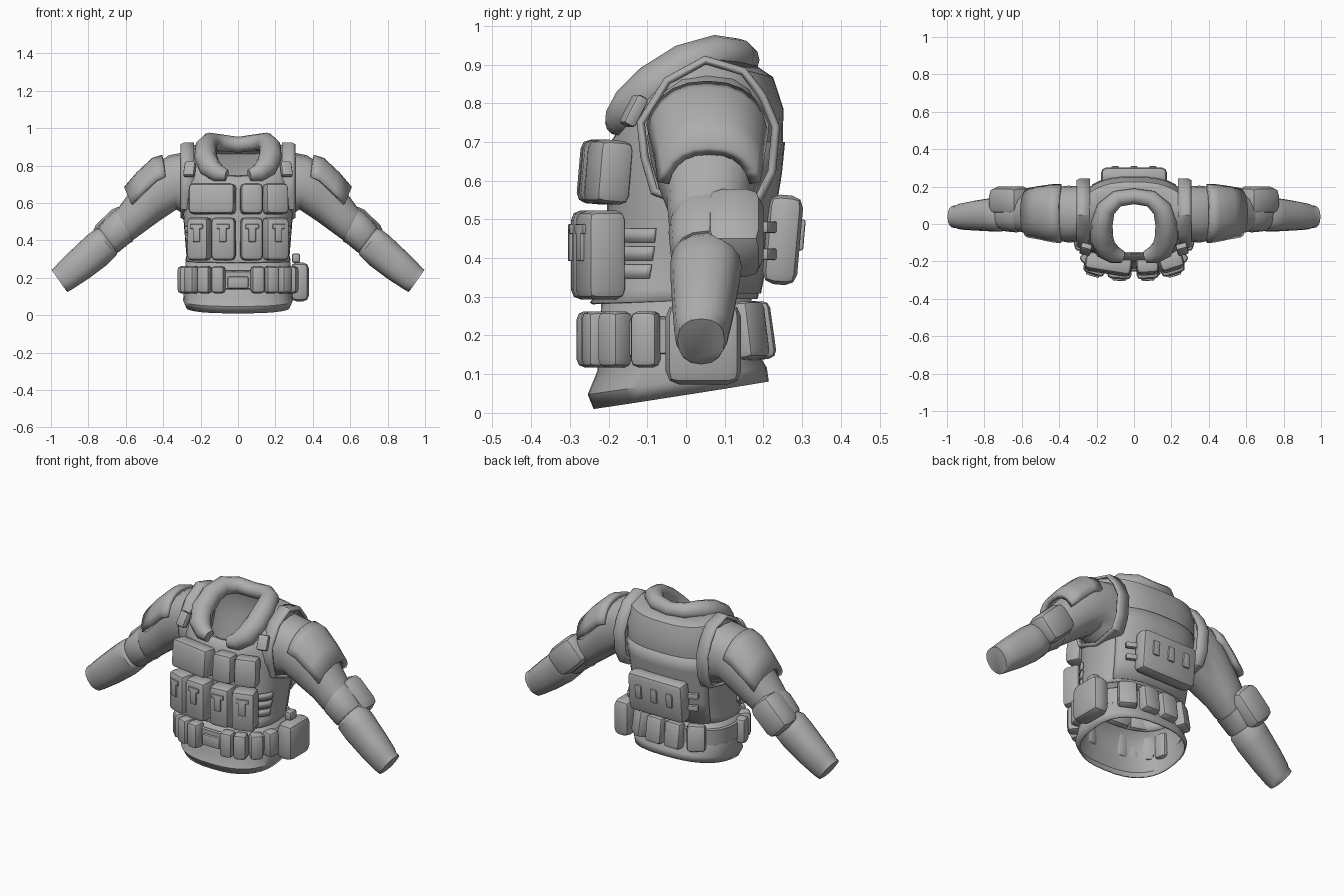
import bpy, bmesh, math
from mathutils import Vector, Matrix

if "Cube" in bpy.data.objects:
    bpy.data.objects.remove(bpy.data.objects["Cube"])

mat = bpy.data.materials.new("grey_fabric")
mat.diffuse_color = (0.42, 0.42, 0.42, 1)
mat.use_nodes = True
mat.node_tree.nodes["Principled BSDF"].inputs["Base Color"].default_value = mat.diffuse_color


def finish(name, bm, thick=0.0):
    bmesh.ops.recalc_face_normals(bm, faces=bm.faces)
    me = bpy.data.meshes.new(name)
    bm.to_mesh(me)
    bm.free()
    ob = bpy.data.objects.new(name, me)
    bpy.context.collection.objects.link(ob)
    me.materials.append(mat)
    if thick:
        mod = ob.modifiers.new("thickness", 'SOLIDIFY')
        mod.thickness, mod.offset = thick, 0
    bpy.ops.object.select_all(action='DESELECT')
    ob.select_set(True)
    bpy.context.view_layer.objects.active = ob
    bpy.ops.object.shade_smooth_by_angle(angle=math.radians(38))
    return ob


def loft(name, rings, closed=True, caps=False, thick=0.0):
    bm = bmesh.new()
    vs = [[bm.verts.new(p) for p in r] for r in rings]
    n = len(rings[0])
    for a, b in zip(vs, vs[1:]):
        for i in range(n if closed else n - 1):
            j = (i + 1) % n
            bm.faces.new((a[i], a[j], b[j], b[i]))
    if caps:
        bm.faces.new(vs[0][::-1])
        bm.faces.new(vs[-1])
    return finish(name, bm, thick)


def box(name, loc, size, yaw=0, pitch=0, roll=0, bevel=0.02):
    """Rounded box; yaw about z, pitch about x, roll about y, in degrees."""
    bm = bmesh.new()
    bmesh.ops.create_cube(bm, size=1)
    bmesh.ops.scale(bm, vec=size, verts=bm.verts)
    bmesh.ops.bevel(bm, geom=bm.edges[:], offset=min(bevel, min(size) * 0.4),
                    segments=2, profile=0.5, affect='EDGES')
    r = math.radians
    m = (Matrix.Translation(loc) @ Matrix.Rotation(r(yaw), 4, 'Z')
         @ Matrix.Rotation(r(roll), 4, 'Y') @ Matrix.Rotation(r(pitch), 4, 'X'))
    bmesh.ops.transform(bm, matrix=m, verts=bm.verts)
    return finish(name, bm)


def interp(table, v):
    if v <= table[0][0]:
        return table[0][1:]
    for a, b in zip(table, table[1:]):
        if v <= b[0]:
            f = (v - a[0]) / (b[0] - a[0])
            return [p + (q - p) * f for p, q in zip(a[1:], b[1:])]
    return table[-1][1:]


def spow(v, p):
    return math.copysign(abs(v) ** p, v)


def body_point(hx, y0, y1, t, p=0.8):
    return hx * spow(math.cos(t), p), (y0 + y1) / 2 + (y1 - y0) / 2 * spow(math.sin(t), p)


def body_ring(hx, y0, y1, zf, n=36):
    pts = []
    for i in range(n):
        x, y = body_point(hx, y0, y1, math.tau * i / n)
        pts.append((x, y, zf(y)))
    return pts


def tilt(z, k):
    return lambda y: z + k * y


# Shirt hem, tilted down at the front
loft("shirt_hem", [body_ring(0.275, -0.235, 0.21, tilt(0.048, 0.155)),
                   body_ring(0.29, -0.25, 0.205, tilt(0.085, 0.15)),
                   body_ring(0.285, -0.225, 0.185, tilt(0.13, 0.1)),
                   body_ring(0.275, -0.215, 0.165, tilt(0.29, 0.03))], thick=0.008)

# Vest body up to the neckline
VEST = [(0.29, 0.278, -0.245, 0.182), (0.32, 0.272, -0.22, 0.185), (0.42, 0.28, -0.205, 0.205),
        (0.52, 0.288, -0.2, 0.222), (0.62, 0.296, -0.197, 0.238), (0.70, 0.30, -0.19, 0.246)]
UPPER = [(0.30, -0.168, 0.248, [(-.168, .735), (-.1, .775), (0, .81), (.25, .785)]),
         (0.287, -0.155, 0.222, [(-.155, .742), (-.1, .80), (0, .885), (.06, .905), (.22, .865)]),
         (0.17, -0.16, 0.155, [(-.16, .745), (-.1, .825), (-.02, .885), (.05, .92), (.15, .91)])]
rings = [body_ring(h, a, b, tilt(z, 0.03 if z < 0.3 else 0)) for z, h, a, b in VEST]
for h, a, b, tab in UPPER:
    rings.append(body_ring(h, a, b, lambda y: interp(tab, y)[0]))
loft("vest_body", rings, thick=0.008)


def vest_patch(name, zs, a0, a1, off, thick, n=12):
    rows = []
    for z in zs:
        h, f, b = interp(VEST, z)
        rows.append([(*body_point(h + off, f - off, b + off,
                                  math.radians(a0 + (a1 - a0) * i / n)), z) for i in range(n + 1)])
    loft(name, rows, closed=False, thick=thick)


vest_patch("back_panel", [0.31, 0.42, 0.52, 0.62, 0.70], 35, 145, 0.004, 0.012)
for z in (0.365, 0.412, 0.458):
    vest_patch("side_strap_right", [z - 0.018, z + 0.018], -62, -18, 0.008, 0.012)
    vest_patch("side_strap_left", [z - 0.018, z + 0.018], 198, 242, 0.008, 0.012)

# Padded collar: tapered tube, open at the front
half = [(0, .148, .912, .042), (.09, .135, .922, .045), (.15, .08, .925, .052), (.172, 0, .897, .058),
        (.172, -.08, .842, .062), (.15, -.135, .79, .06), (.105, -.165, .757, .048), (.06, -.178, .748, .032)]
path = [(-x, y, z, r) for x, y, z, r in half[:0:-1]] + half
rings = []
for i, (x, y, z, r) in enumerate(path):
    a, b = path[max(i - 1, 0)], path[min(i + 1, len(path) - 1)]
    t = (Vector(b[:3]) - Vector(a[:3])).normalized()
    side = t.cross(Vector((0, 0, 1))).normalized()
    up = side.cross(t)
    rings.append([Vector((x, y, z)) + r * (math.cos(k * math.tau / 12) * side
                  + math.sin(k * math.tau / 12) * up) for k in range(12)])
loft("collar", rings, caps=True)


# Sleeves: each ring has top x, z, bottom x, z and a y range
def arm_point(ring, t, s, k=1.0):
    tx, tz, bx, bz, y0, y1 = ring
    c, w = spow(math.cos(t), 0.85) * k, spow(math.sin(t), 0.85) * k
    return (s * ((tx + bx) / 2 + (tx - bx) / 2 * c), (y0 + y1) / 2 + (y1 - y0) / 2 * w,
            (tz + bz) / 2 + (tz - bz) / 2 * c)


UPPER_ARM = [(.25, .88, .27, .53, -.09, .20), (.37, .855, .33, .565, -.10, .205),
             (.47, .785, .42, .505, -.08, .195), (.57, .67, .495, .45, -.05, .17),
             (.64, .575, .55, .41, -.045, .155), (.655, .56, .565, .40, -.035, .145)]
ELBOW = [(.65, .565, .56, .395, -.04, .15), (.675, .55, .58, .385, -.045, .155),
         (.735, .485, .635, .34, -.04, .15), (.745, .47, .645, .335, -.03, .14)]
FOREARM = [(.74, .465, .645, .335, -.025, .135), (.765, .46, .65, .32, -.04, .145),
           (.81, .425, .70, .27, -.04, .14), (.90, .34, .80, .195, -.035, .125),
           (.965, .275, .885, .14, -.03, .11), (.975, .262, .91, .125, -.022, .10),
           (.997, .243, .918, .13, -.022, .10)]
PAD = [(.40, .835, .36, .55, -.085, .195), (.45, .82, .40, .52, -.08, .195),
       (.53, .745, .46, .47, -.065, .185), (.595, .67, .51, .44, -.055, .175)]
TRIM = [(-.085, .57), (-.11, .66), (-.12, .75), (-.05, .86), (.05, .915), (.15, .885),
        (.20, .82), (.235, .74), (.225, .62), (.19, .55), (.05, .52)]
for s, side in ((1, "right"), (-1, "left")):
    for nm, prof in (("upper_sleeve_", UPPER_ARM), ("elbow_cuff_", ELBOW), ("forearm_sleeve_", FOREARM)):
        loft(nm + side, [[arm_point(r, i * math.tau / 16, s) for i in range(16)] for r in prof], caps=True)
    loft("shoulder_pad_" + side, [[arm_point(r, math.radians(-75 + 15 * i), s, 1.06) for i in range(11)]
                                  for r in PAD], closed=False, thick=0.03)
    box("elbow_pad_" + side, (s * .66, .125, .465), (.21, .15, .165), roll=s * 44, bevel=0.045)
    # Raised edging round the armhole, and a strap pad in front of the shoulder
    loft("armhole_trim_" + side, [[(s * x, .055 + (y - .055) * k, .73 + (z - .73) * k) for y, z in TRIM]
                                  for x, k in ((.235, 1.0), (.29, 1.0), (.303, .96))], thick=0.016)
    box("strap_pad_" + side, (s * .258, -.135, .78), (.06, .035, .085), yaw=s * 15, pitch=-28, bevel=0.01)

# Chest pouches: upper row, then lower row with clips (centre x, width, y, yaw)
for x, w, y, yaw in ((-.137, .25, -.215, -9), (.072, .12, -.222, 4), (.2, .13, -.2, 18)):
    box("upper_chest_pouch", (x, y, .622), (w, .095, .165), yaw, pitch=-5, bevel=0.025)
for x, w, y, yaw in ((-.205, .12, -.22, -18), (-.077, .13, -.242, -4), (.072, .12, -.242, 4), (.2, .13, -.22, 18)):
    box("lower_chest_pouch", (x, y, .408), (w, .105, .23), yaw, bevel=0.025)
    a = math.radians(yaw)
    cx, cy = x + math.sin(a) * .056, y - math.cos(a) * .056
    box("pouch_clip", (cx, cy, .435), (.038, .012, .085), yaw, bevel=0.003)
    box("pouch_clip_bar", (cx, cy, .475), (.07, .01, .025), yaw, bevel=0.003)

# Belt, buckle and belt pouches
loft("belt", [body_ring(h, -.23 - o, .175 + o, tilt(z, 0.06)) for z, h, o in
              ((.155, .28, 0), (.16, .288, .008), (.245, .288, .008), (.25, .28, 0))], thick=0.006)
box("buckle", (0, -.242, .175), (.11, .025, .065), bevel=0.008)
for s in (1, -1):
    for x, y, yaw in ((.105, -.243, 8), (.178, -.228, 20), (.245, -.182, 45), (.283, -.103, 76)):
        box("belt_pouch", (s * x, y, .19), (.073, .075, .145), s * yaw, bevel=0.02)
    for x, y, yaw in ((.06, .188, 0), (.178, .158, -32)):
        box("back_belt_pouch", (s * x, y, .212), (.102, .075, .15), s * yaw, pitch=8, bevel=0.02)

# Canteen pouch on one hip
box("hip_pouch", (.33, .045, .178), (.1, .195, .21), bevel=0.035)
box("hip_pouch_cap", (.31, .045, .305), (.045, .06, .05), bevel=0.012)

# Large back pouch with webbing loops and side tabs
box("back_pouch", (0, .25, .447), (.355, .09, .232), pitch=-5, bevel=0.03)
for x in (-.1, 0, .1):
    box("webbing_loop", (x, .297, .46), (.04, .018, .08), pitch=-5, bevel=0.005)
for s in (1, -1):
    for z in (.41, .48):
        box("side_tab", (s * .195, .212, z), (.06, .025, .03), yaw=-s * 25, bevel=0.005)
